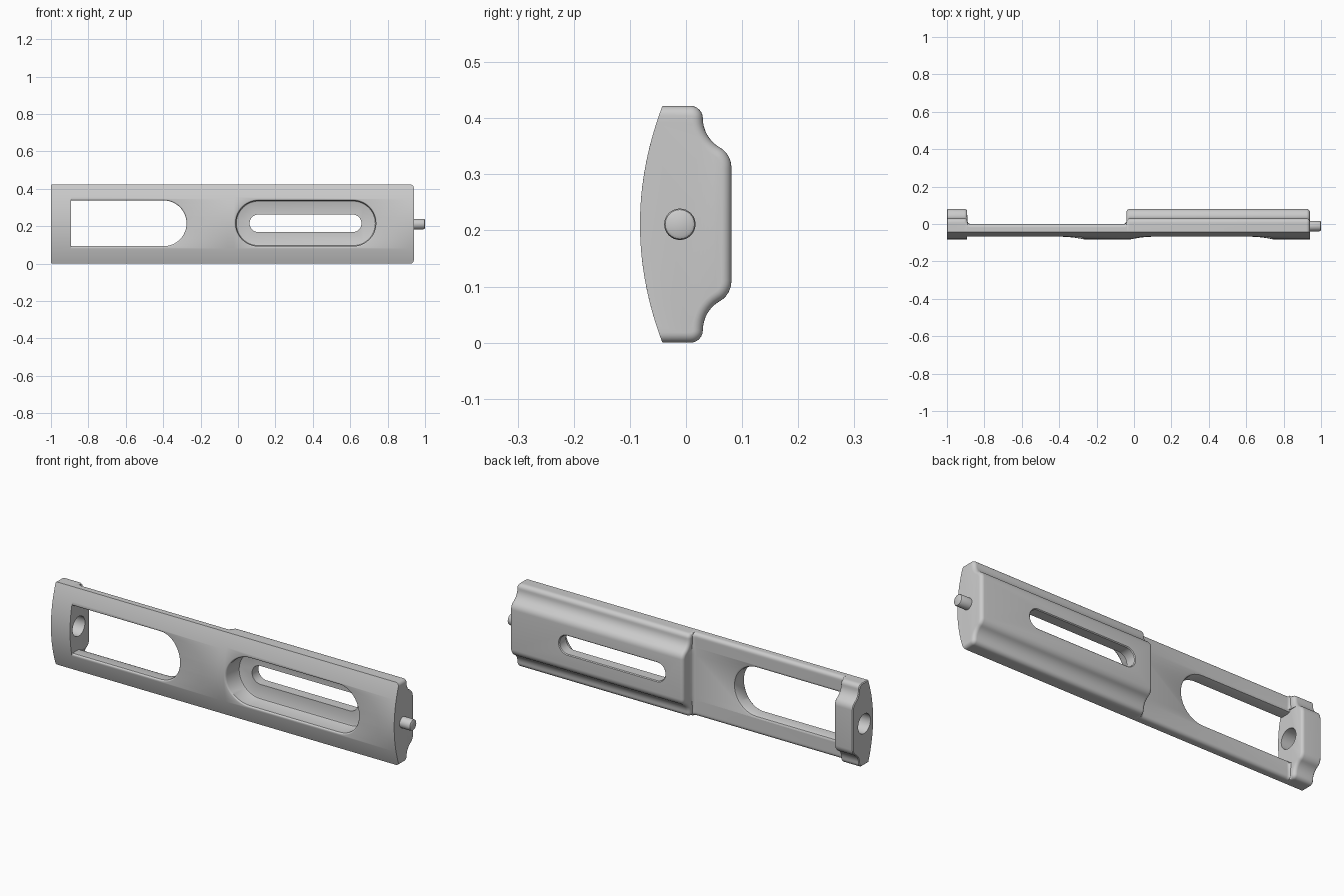
import bpy, bmesh
from math import sin, cos, pi, radians

if "Cube" in bpy.data.objects:
    bpy.data.objects.remove(bpy.data.objects["Cube"])

MID = 0.211          # half height of the body
BACK = 0.081         # rearmost surface
FILLET = 0.018

grey = bpy.data.materials.new("satin grey")
grey.use_nodes = True
grey.diffuse_color = (0.6, 0.6, 0.6, 1)
grey.node_tree.nodes["Principled BSDF"].inputs["Base Color"].default_value = (0.6, 0.6, 0.6, 1)


def front_y(z):
    return -0.082 + 0.04 * ((z - MID) / MID) ** 2


def arc(cx, cy, r, a0, a1, n):
    angles = [radians(a0 + (a1 - a0) * i / n) for i in range(n + 1)]
    return [(cx + r * cos(a), cy + r * sin(a)) for a in angles]


def loft(name, rings):
    """Skin a list of equal-sized vertex rings and close both ends."""
    bm = bmesh.new()
    loops = [[bm.verts.new(p) for p in ring] for ring in rings]
    for a, b in zip(loops, loops[1:]):
        for i in range(len(a)):
            j = (i + 1) % len(a)
            bm.faces.new((a[i], a[j], b[j], b[i]))
    bm.faces.new(loops[0])
    bm.faces.new(loops[-1])
    bmesh.ops.recalc_face_normals(bm, faces=bm.faces)
    if bm.calc_volume(signed=True) < 0:
        bmesh.ops.reverse_faces(bm, faces=bm.faces)
    mesh = bpy.data.meshes.new(name)
    bm.to_mesh(mesh)
    bm.free()
    mesh.materials.append(grey)
    obj = bpy.data.objects.new(name, mesh)
    bpy.context.collection.objects.link(obj)
    return obj


def smooth(obj):
    bpy.ops.object.select_all(action='DESELECT')
    obj.select_set(True)
    bpy.context.view_layer.objects.active = obj
    bpy.ops.object.shade_smooth_by_angle(angle=radians(35))


# Upper half of the cross-sections (y, z): stepped full one and flat plate one
full_half = ([(0, 2 * MID)] + arc(0.008, 0.4, 0.022, 90, 0, 6)
             + arc(0.09, 0.4, 0.06, 180, 240, 8)[1:]
             + arc(0.039, 0.312, 0.042, 60, 0, 6)[1:])
plate_half = [(-0.02, 2 * MID)] + arc(-0.018, 0.404, 0.018, 90, 0, 6)
flat_count = len(full_half) - len(plate_half)
plate_half += [(0, 0.404 - 0.092 * (i + 1) / flat_count) for i in range(flat_count)]


def close(half):
    """Mirror a half section downward and add the curved front."""
    lower = [(y, 2 * MID - z) for y, z in reversed(half)]
    front = [(front_y(z), z) for z in (2 * MID * i / 32 for i in range(33))]
    return half + lower + front


FULL, PLATE = close(full_half), close(plate_half)
BACK_COUNT = 2 * len(full_half)


def inset(section, d, whole):
    """Offset a section inward; the front stays on its curve."""
    out = []
    for i, (y, z) in enumerate(section):
        if i >= BACK_COUNT:
            nz = z + (MID - z) * d / MID if whole else z
            out.append((front_y(nz), nz))
        elif y > 0.001:
            (y0, z0), (y1, z1) = section[i - 1], section[i + 1]
            ty, tz = y1 - y0, z1 - z0
            length = (ty * ty + tz * tz) ** 0.5
            out.append((y + d * tz / length, z - d * ty / length))
        else:
            out.append((y, z + (d if z < MID else -d)) if whole else (y, z))
    return out


def at(x, section):
    return [(x, y, z) for y, z in section]


def rounded_end(x, side, whole=False):
    """Rings for a filleted end of the thick section, from inside to x."""
    steps = [i / 6 * pi / 2 for i in range(7)]
    return [at(x - side * FILLET * (1 - sin(a)),
               inset(FULL, FILLET * (1 - cos(a)), whole)) for a in steps]


def root(x, side):
    """Rings for the hollow curve where the plate meets a thick section."""
    rings = []
    for i in range(6):
        w = 0.16 * (1 - i / 5) ** 2
        ring = [(p[0] * (1 - w) + f[0] * w, p[1] * (1 - w) + f[1] * w)
                for p, f in zip(PLATE, FULL)]
        rings.append(at(x + side * (0.0005 + 0.015 * i / 5), ring))
    return rings


# Body: end block, thin plate and thick section in one skin
body = loft("body", [at(-1, inset(FULL, 0.004, True)), at(-0.996, FULL)]
            + rounded_end(-0.89, 1) + root(-0.89, 1)
            + root(-0.04, -1)[::-1] + rounded_end(-0.04, -1)[::-1]
            + rounded_end(0.94, 1, True))


def slot_ring(x0, x1, r, grow, square, level):
    """Outline of a slot; level maps z to y."""
    r += grow
    pts = arc(x1 - r + grow, MID + 0.004, r, -90, 90, 24)
    if square:
        pts += [(x0, MID + 0.004 + r), (x0, MID + 0.004 - r)]
    else:
        pts += arc(x0 + r - grow, MID + 0.004, r, 90, 270, 24)
    return [(x, level(z), z) for x, z in pts]


def slot_cutter(name, x0, x1, r, stations, square=False):
    """Cutter whose stations are (depth, grow, follows the front curve)."""
    rings = []
    for depth, grow, follow in stations:
        level = (lambda z: front_y(z) + depth) if follow else (lambda z: depth)
        rings.append(slot_ring(x0, x1, r, grow, square, level))
    return loft(name, rings)


EASED_FRONT = [(-0.2, 0.009, False), (-0.001, 0.009, True),
               (0.002, 0.004, True), (0.008, 0, True)]

cutters = [
    slot_cutter("window_cutter", -0.892, -0.275, 0.122, EASED_FRONT
                + [(-0.014, 0, False), (-0.004, 0.004, False),
                   (0.001, 0.014, False), (0.2, 0.014, False)], True),
    slot_cutter("pocket_cutter", -0.012, 0.737, 0.122, EASED_FRONT
                + [(0.015, 0, False), (0.022, -0.003, False), (0.025, -0.01, False)]),
    slot_cutter("slot_cutter", 0.062, 0.66, 0.047,
                [(-0.2, 0, False), (BACK - 0.004, 0, False),
                 (BACK + 0.001, 0.005, False), (0.2, 0.005, False)]),
]


def rod(name, stations):
    """Round bar along x from (x, radius) stations."""
    return loft(name, [[(x, y, z) for y, z in arc(-0.011, MID, r, 0, 348.75, 31)]
                       for x, r in stations])


cutters.append(rod("socket_cutter", [(-1.1, 0.05), (-0.8, 0.05)]))

# Cut the openings, then discard the cutters
bpy.context.view_layer.objects.active = body
for cutter in cutters:
    cutter.hide_render = True
    mod = body.modifiers.new(cutter.name, 'BOOLEAN')
    mod.operation = 'DIFFERENCE'
    mod.solver = 'EXACT'
    mod.object = cutter
    bpy.ops.object.modifier_apply(modifier=mod.name)
    bpy.data.objects.remove(cutter)
smooth(body)

# Locating pin on the left end
pin = rod("end_pin", [(0.93, 0.028), (0.992, 0.028), (0.997, 0.026), (1, 0.021)])
smooth(pin)
